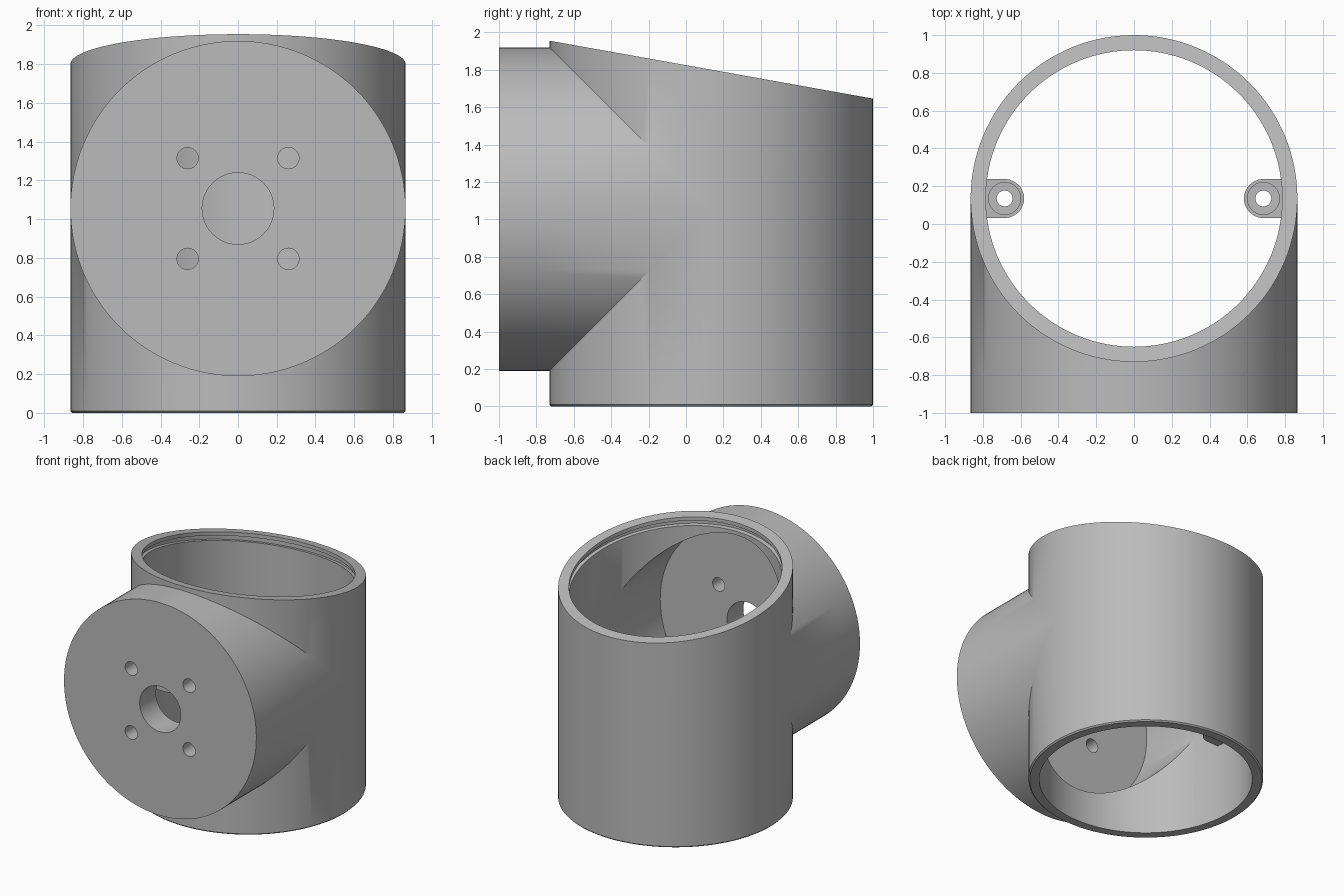
import bpy, bmesh
from math import sin, cos, pi
from mathutils import Vector

old = bpy.data.objects.get("Cube")
if old:
    bpy.data.objects.remove(old, do_unlink=True)

N = 128                  # segments around each tube
R, IN = 0.865, 0.785     # outer and inner radius
YC, ZC = 0.135, 1.055    # upright axis and side-branch axis
FRONT, PLATE = -1.0, -0.79

grey = bpy.data.materials.new("Plain grey")
grey.use_nodes = True
grey.diffuse_color = (0.5, 0.5, 0.5, 1)
grey.node_tree.nodes["Principled BSDF"].inputs["Base Color"].default_value = (0.5, 0.5, 0.5, 1)


def finish(ob):
    ob.data.materials.clear()
    ob.data.materials.append(grey)
    bpy.ops.object.select_all(action='DESELECT')
    ob.select_set(True)
    bpy.context.view_layer.objects.active = ob
    bpy.ops.object.shade_smooth_by_angle(angle=pi / 6)


def circle(r, x=0, y=0, n=48):
    return [(x + r * sin(2 * pi * i / n), y + r * cos(2 * pi * i / n)) for i in range(n)]


def slab(name, loops, thickness, location, rotation=(0, 0, 0)):
    """Flat outline with holes, given a thickness."""
    cu = bpy.data.curves.new(name, 'CURVE')
    cu.dimensions = '2D'
    cu.fill_mode = 'BOTH'
    cu.extrude = thickness / 2
    for loop in loops:
        sp = cu.splines.new('POLY')
        sp.points.add(len(loop) - 1)
        for p, (x, y) in zip(sp.points, loop):
            p.co = (x, y, 0, 1)
        sp.use_cyclic_u = True
    ob = bpy.data.objects.new(name, cu)
    bpy.context.collection.objects.link(ob)
    ob.location, ob.rotation_euler = location, rotation
    bpy.ops.object.select_all(action='DESELECT')
    ob.select_set(True)
    bpy.context.view_layer.objects.active = ob
    bpy.ops.object.convert(target='MESH')
    bm = bmesh.new()
    bm.from_mesh(ob.data)
    bmesh.ops.remove_doubles(bm, verts=bm.verts, dist=1e-5)
    bmesh.ops.recalc_face_normals(bm, faces=bm.faces)
    bm.to_mesh(ob.data)
    bm.free()
    finish(ob)


# Upright tube and side branch, joined along their mitre
def on_tube(a, r, z):
    return Vector((r * sin(a), YC - r * cos(a), z))


def on_rim(a, r, drop=0):
    return on_tube(a, r, 1.80 + 0.179 * r * cos(a) - drop)


def mitre(a, r, s):
    return on_tube(a, r, ZC + s * r * max(cos(a), 0))


def at_plate(a, r, s):
    p = mitre(a, r, s)
    p.y = PLATE
    return p


def upper(a):
    g = IN + 0.03
    return [mitre(a, R, 1), on_rim(a, R), on_rim(a, IN), on_rim(a, IN, 0.03),
            on_rim(a, g, 0.03), on_rim(a, g, 0.07), on_rim(a, IN, 0.07), mitre(a, IN, 1)]


def lower(a):
    return [mitre(a, R, -1), on_tube(a, R, 0.01), on_tube(a, R - 0.01, 0),
            on_tube(a, IN, 0), mitre(a, IN, -1)]


def branch(s):
    return lambda a: [mitre(a, R, s), at_plate(a, R, s), at_plate(a, IN, s), mitre(a, IN, s)]


bm = bmesh.new()


def sweep(section, first, last):
    rows = [[bm.verts.new(p) for p in section(2 * pi * i / N)] for i in range(first, last + 1)]
    for r0, r1 in zip(rows, rows[1:]):
        for k in range(len(r0) - 1):
            bm.faces.new((r0[k], r0[k + 1], r1[k + 1], r1[k]))


sweep(upper, 0, N)
sweep(lower, 0, N)
for side in (1, -1):
    sweep(branch(side), -N // 4, N // 4)
bmesh.ops.remove_doubles(bm, verts=bm.verts, dist=1e-5)
bmesh.ops.recalc_face_normals(bm, faces=bm.faces)
me = bpy.data.meshes.new("tube_body")
bm.to_mesh(me)
bm.free()
body = bpy.data.objects.new("tube_body", me)
bpy.context.collection.objects.link(body)
finish(body)

# Front plate with a centre hole and four screw holes
holes = [circle(0.055, sx * 0.26, sz * 0.26, 32) for sx in (1, -1) for sz in (1, -1)]
slab("front_plate", [circle(R, n=N), circle(0.185)] + holes, PLATE - FRONT,
     (0, (FRONT + PLATE) / 2, ZC), (pi / 2, 0, 0))

# Screw lugs on the inner wall, with a wider recess above the hole
for side, label in ((1, "left"), (-1, "right")):
    tip = [(-0.103 * side * sin(pi * i / 24), 0.103 * cos(pi * i / 24)) for i in range(25)]
    outline = tip + [(0.11 * side, -0.103), (0.11 * side, 0.103)]
    for part, hole, z, h in (("base", 0.042, 0.67, 0.1), ("recess", 0.085, 0.77, 0.1)):
        slab(f"{label}_lug_{part}", [outline, circle(hole)], h, (side * 0.685, YC, z))
